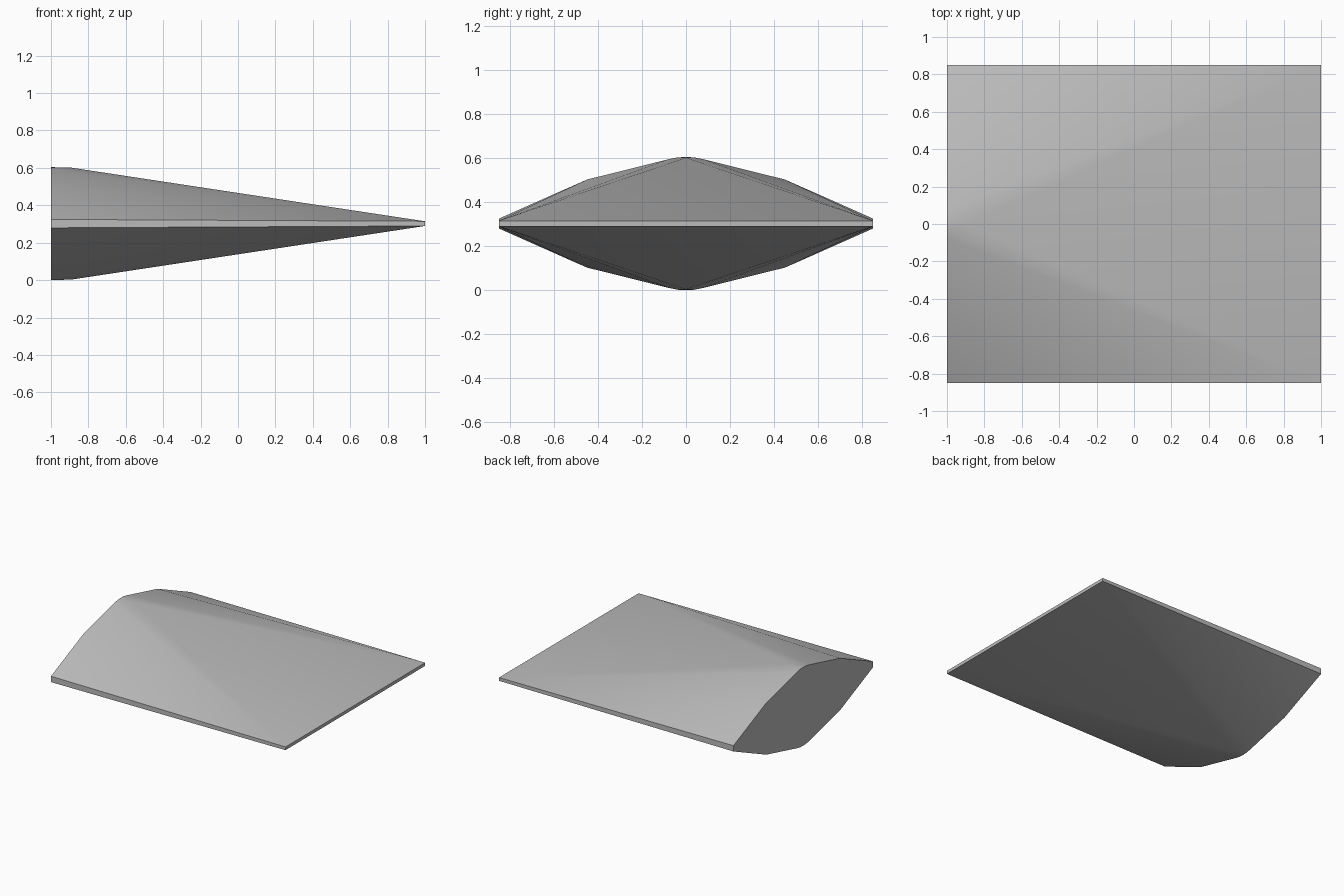
import bpy
import bmesh

cube = bpy.data.objects.get("Cube")
if cube:
    bpy.data.objects.remove(cube, do_unlink=True)

# Plain grey material
grey = bpy.data.materials.new("plain grey")
grey.use_nodes = True
colour = (0.5, 0.5, 0.5, 1)
grey.diffuse_color = colour
grey.node_tree.nodes["Principled BSDF"].inputs["Base Color"].default_value = colour

MID = 0.302
# Half of the thick end's profile: distance from centre, height above the middle
PROFILE = [(0.85, 0.0225), (0.45, 0.2), (0.08, 0.292), (0.035, 0.301)]

bm = bmesh.new()


def shell(sign):
    """One faceted shell, fanning from each thin corner to the thick end."""
    def vert(x, y, h):
        return bm.verts.new((x, y, MID + sign * h))

    apex = vert(-0.89, 0, 0.299)
    ridge = vert(-1, 0, 0.302)
    corners, ends = [], []
    for side in (1, -1):
        corner = vert(1, side * 0.85, 0.0125)
        end = [vert(-1, side * y, h) for y, h in PROFILE]
        for a, b in zip(end, end[1:] + [apex]):
            bm.faces.new((corner, a, b))
        bm.faces.new((end[-1], ridge, apex))
        corners.append(corner)
        ends.append(end)
    bm.faces.new((apex, *corners))
    return corners, ends[0] + [ridge] + ends[1][::-1]


top_corners, top_end = shell(1)
low_corners, low_end = shell(-1)

# Thin rim on three sides and the flat thick end
bm.faces.new((*top_corners, *low_corners[::-1]))
for i, e in ((0, 0), (1, -1)):
    bm.faces.new((top_corners[i], top_end[e], low_end[e], low_corners[i]))
bm.faces.new(top_end + low_end[::-1])
bmesh.ops.recalc_face_normals(bm, faces=bm.faces)

mesh = bpy.data.meshes.new("wedge_body")
bm.to_mesh(mesh)
bm.free()
mesh.materials.append(grey)
body = bpy.data.objects.new("wedge_body", mesh)
bpy.context.collection.objects.link(body)

# Soft facets with a crisp rim
bpy.ops.object.select_all(action="DESELECT")
body.select_set(True)
bpy.context.view_layer.objects.active = body
bpy.ops.object.shade_smooth_by_angle(angle=0.6)
